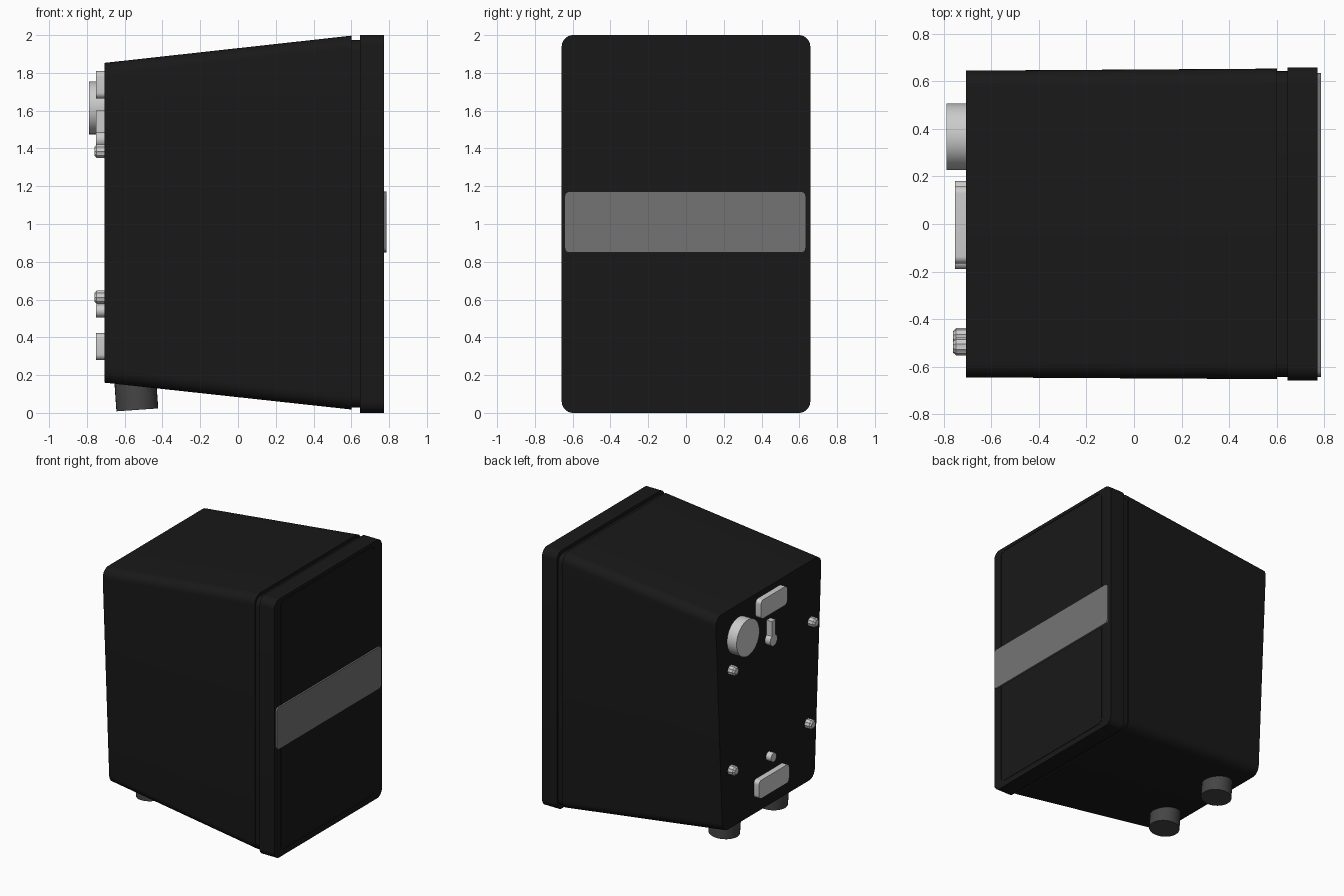
import bpy, bmesh, math
from mathutils import Matrix

if "Cube" in bpy.data.objects:
    bpy.data.objects.remove(bpy.data.objects["Cube"])


def material(name, v):
    m = bpy.data.materials.new(name)
    m.diffuse_color = (v, v, v, 1)
    m.use_nodes = True
    m.node_tree.nodes["Principled BSDF"].inputs["Base Color"].default_value = m.diffuse_color
    return m


BLACK = material("black_shell", 0.0095)
BAND = material("band_grey", 0.175)
RUBBER = material("rubber", 0.06)


def rrect(x, y0, y1, z0, z1, r, pinch=0.0, n=8):
    """Rounded rectangle ring at x = const; pinch narrows each side at the bottom."""
    pts = []
    corners = [(y1 - r, z1 - r), (y0 + r, z1 - r), (y0 + r, z0 + r), (y1 - r, z0 + r)]
    for k, (cy, cz) in enumerate(corners):
        for i in range(n + 1):
            a = math.pi / 2 * (k + i / n)
            y, z = cy + r * math.cos(a), cz + r * math.sin(a)
            y *= 1 - pinch / y1 * (z1 - z) / (z1 - z0)
            pts.append((x, y, z))
    return pts


def circle(x, cy, cz, r, n=32, rib=0.0):
    """Circle ring at x = const; rib pulls in every other point."""
    pts = []
    for i in range(n):
        a, q = 2 * math.pi * i / n, r - rib * (i % 2)
        pts.append((x, cy + q * math.cos(a), cz + q * math.sin(a)))
    return pts


def loft(name, rings, mat=None):
    """Skin consecutive rings and cap both ends."""
    bm = bmesh.new()
    vs = [[bm.verts.new(p) for p in ring] for ring in rings]
    n = len(vs[0])
    for a, b in zip(vs, vs[1:]):
        for i in range(n):
            j = (i + 1) % n
            bm.faces.new((a[i], a[j], b[j], b[i]))
    bm.faces.new(vs[0][::-1])
    bm.faces.new(vs[-1])
    bmesh.ops.recalc_face_normals(bm, faces=bm.faces)
    me = bpy.data.meshes.new(name)
    bm.to_mesh(me)
    bm.free()
    ob = bpy.data.objects.new(name, me)
    bpy.context.collection.objects.link(ob)
    if mat:
        me.materials.append(mat)
    bpy.ops.object.select_all(action='DESELECT')
    ob.select_set(True)
    bpy.context.view_layer.objects.active = ob
    bpy.ops.object.shade_smooth_by_angle(angle=math.radians(30))
    return ob


# Tapered cabinet, narrower at the rear bottom, and the recessed seam in front
loft("cabinet", [rrect(-0.707, -0.648, 0.648, 0.16, 1.853, 0.07, pinch=0.085),
                 rrect(0.60, -0.652, 0.653, 0.018, 1.997, 0.07)], BLACK)
loft("seam", [rrect(0.58, -0.642, 0.642, 0.028, 1.974, 0.06),
              rrect(0.66, -0.642, 0.642, 0.028, 1.974, 0.06)], BLACK)

# Front baffle with a fine panel groove
loft("baffle", [rrect(0.645, -0.658, 0.658, 0, 2, 0.06),
                rrect(0.772, -0.658, 0.658, 0, 2, 0.06),
                rrect(0.772, -0.58, 0.556, 0.045, 1.974, 0.035),
                rrect(0.767, -0.58, 0.556, 0.045, 1.974, 0.035),
                rrect(0.767, -0.577, 0.553, 0.048, 1.971, 0.032),
                rrect(0.772, -0.577, 0.553, 0.048, 1.971, 0.032)], BLACK)

# Grey band across the baffle
loft("front_band", [rrect(0.76, -0.642, 0.634, 0.848, 1.172, 0.025),
                    rrect(0.785, -0.642, 0.634, 0.848, 1.172, 0.025)], BAND)

# Rear plates and dial
for name, w, z0, z1 in (("upper_plate", 0.162, 1.665, 1.81),
                        ("lower_plate", 0.185, 0.28, 0.422)):
    loft(name, [rrect(x, -w - 0.004, w - 0.004, z0, z1, 0.03) for x in (-0.752, -0.70)])
loft("rear_dial", [circle(x, 0.367, 1.615, 0.14, 48) for x in (-0.788, -0.70)])

# Keyhole hanger: round head with a narrow neck above
start = math.acos(0.023 / 0.044)
key = [(0.023, 1.60), (-0.023, 1.60)]
for i in range(25):
    a = math.pi - start + (math.pi + 2 * start) * i / 24
    key.append((0.044 * math.cos(a), 1.447 + 0.044 * math.sin(a)))
loft("keyhole_hanger", [[(x, y, z) for y, z in key] for x in (-0.752, -0.70)])

# Ribbed rear screws at the corners, plain button between the lower two
for i, (y, z) in enumerate([(0.465, 1.385), (-0.515, 1.385),
                            (0.465, 0.612), (-0.475, 0.612)]):
    loft(f"screw_{i + 1}", [circle(-0.760, y, z, 0.026, 20, 0.003),
                            circle(-0.748, y, z, 0.037, 20, 0.004),
                            circle(-0.70, y, z, 0.037, 20, 0.004)])
loft("lower_button", [circle(x, 0.0, 0.54, 0.034, 24) for x in (-0.752, -0.70)])

# Tilted round feet under the rear
for side in (-1, 1):
    foot = loft("foot_left" if side > 0 else "foot_right",
                [circle(x, 0, 0, 0.111) for x in (0, 0.19)], RUBBER)
    foot.matrix_world = (Matrix.Translation((-0.533, 0.293 * side, 0.016))
                         @ Matrix.Rotation(math.radians(-94), 4, 'Y'))
